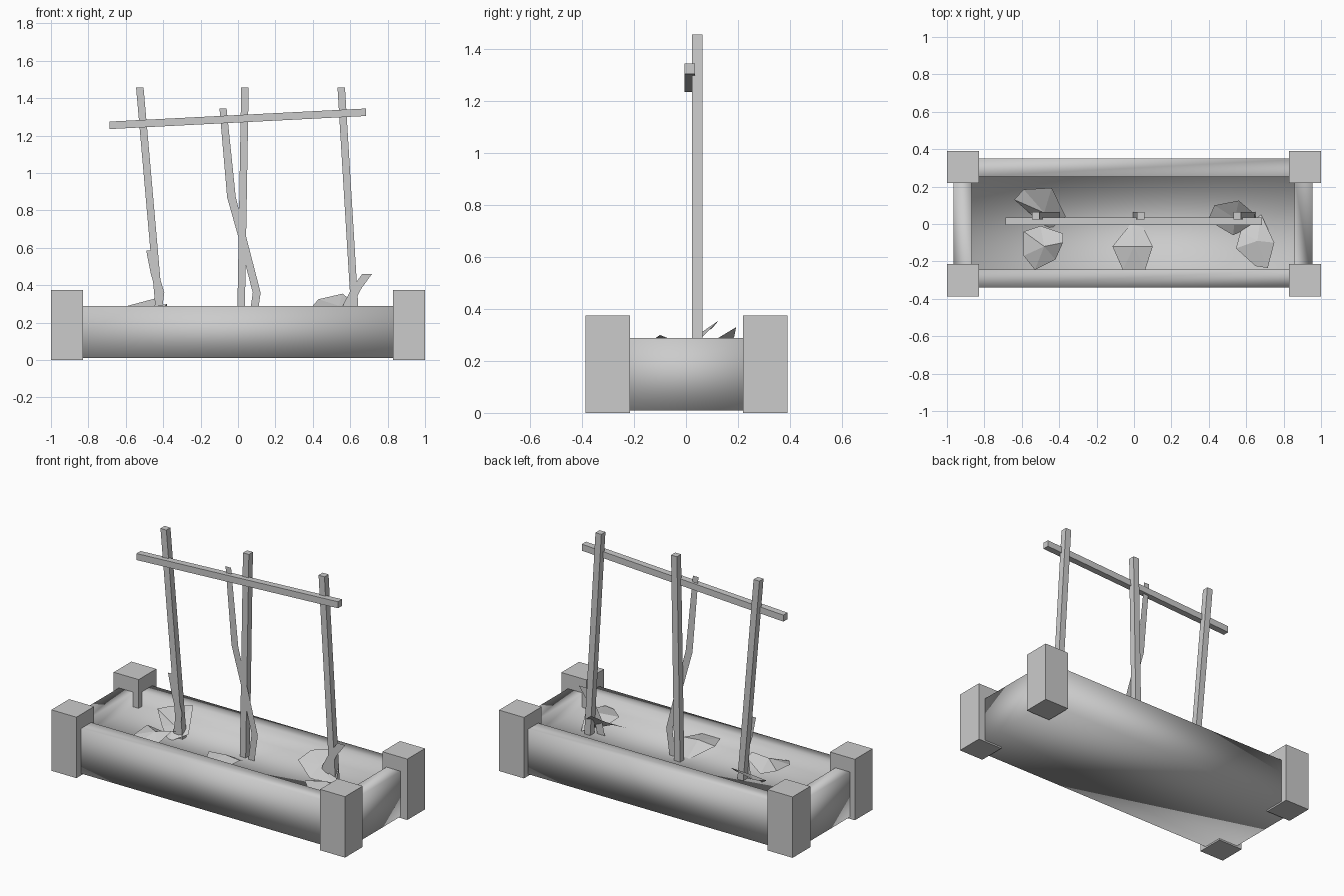
import bpy, bmesh
from mathutils import Vector

if "Cube" in bpy.data.objects:
    bpy.data.objects.remove(bpy.data.objects["Cube"])


def make(name, verts, faces):
    me = bpy.data.meshes.new(name)
    me.from_pydata([tuple(v) for v in verts], [], faces)
    me.update()
    ob = bpy.data.objects.new(name, me)
    bpy.context.collection.objects.link(ob)
    return ob


BOX = [(0, 3, 2, 1), (4, 5, 6, 7), (0, 1, 5, 4), (1, 2, 6, 5), (2, 3, 7, 6), (3, 0, 4, 7)]


def beam(name, a, b, u, v):
    """Box from end a to end b, with half-size vectors u and v."""
    u, v = Vector(u), Vector(v)
    ring = [-u - v, u - v, u + v, -u + v]
    return make(name, [Vector(p) + r for p in (a, b) for r in ring], BOX)


def stem(name, path, y, w):
    """Flat card-like stem following an x, z path."""
    verts = []
    for x, z, k in path:
        verts += [(x - w * k, y, z), (x + w * k, y, z)]
    faces = [(2 * i, 2 * i + 1, 2 * i + 3, 2 * i + 2) for i in range(len(path) - 1)]
    return make(name, verts, faces)


def leaf(name, centre, outline):
    """Folded leaf: a fan from a raised centre."""
    n = len(outline)
    return make(name, [centre] + outline, [(0, i + 1, (i + 1) % n + 1) for i in range(n)])


# Planter trough: smooth box with a sunken soil bed
trough = make("planter_trough", [], [])
bm = bmesh.new()
bmesh.ops.create_cube(bm, size=1)
for v in bm.verts:
    v.co = (v.co.x * 1.92 - 0.005, v.co.y * 0.69 + 0.005, 0.01 if v.co.z < 0 else 0.288)
top = [f for f in bm.faces if f.normal.z > 0.9 or f.calc_center_median().z > 0.28]
bmesh.ops.inset_region(bm, faces=top, thickness=0.097, use_even_offset=True)
bmesh.ops.inset_region(bm, faces=top, thickness=0.001, depth=-0.09)
bmesh.ops.recalc_face_normals(bm, faces=bm.faces)
for f in bm.faces:
    f.smooth = True
bm.to_mesh(trough.data)
bm.free()

# Corner posts
for sx, nx in ((-1, "left"), (1, "right")):
    for sy, ny in ((-1, "front"), (1, "back")):
        c = (sx * 0.915, sy * 0.303 + 0.002)
        beam(f"post_{ny}_{nx}", (*c, 0), (*c, 0.375), (0.085, 0, 0), (0, 0.086, 0))

# Trellis stakes and crossbar
for name, xb, xt in (("left", -0.412, -0.525), ("middle", 0.015, 0.037), ("right", 0.63, 0.552)):
    beam(f"stake_{name}", (xb, 0.044, 0.17), (xt, 0.044, 1.457), (0.02, 0, 0), (0, 0.02, 0))
beam("crossbar", (-0.688, 0.015, 1.255), (0.685, 0.015, 1.325), (0, 0.02, 0), (0, 0, -0.02))

# Flat stems climbing the stakes
stem("stem_middle", [(0.075, 0.18, 1), (0.10, 0.36, 1), (0.025, 0.65, 1),
                     (-0.035, 0.87, 1.1), (-0.08, 1.345, 0.9)], 0.02, 0.021)
stem("stem_left", [(-0.44, 0.18, 1), (-0.415, 0.36, 1), (-0.445, 0.46, 1),
                   (-0.478, 0.585, 0.6)], 0.02, 0.021)
stem("stem_right", [(0.56, 0.18, 1), (0.59, 0.30, 1), (0.635, 0.385, 1),
                    (0.69, 0.46, 1)], 0.02, 0.026)

# Leaves lying on the soil
leaf("leaf_back_left", (-0.48, 0.06, 0.25),
     [(-0.64, 0.13, 0.28), (-0.59, 0.185, 0.29), (-0.44, 0.193, 0.33),
      (-0.365, 0.04, 0.23), (-0.45, -0.03, 0.19), (-0.56, 0.06, 0.22)])
leaf("leaf_front_left", (-0.48, -0.12, 0.28),
     [(-0.59, -0.04, 0.26), (-0.50, -0.01, 0.23), (-0.38, -0.05, 0.28), (-0.38, -0.10, 0.30),
      (-0.42, -0.19, 0.24), (-0.53, -0.245, 0.23), (-0.59, -0.17, 0.25)])
leaf("leaf_middle", (0, -0.12, 0.265),
     [(-0.01, 0.01, 0.19), (-0.115, -0.12, 0.255), (-0.06, -0.245, 0.24),
      (0.06, -0.245, 0.24), (0.10, -0.12, 0.255), (0.05, -0.02, 0.2)])
leaf("leaf_back_right", (0.54, 0.03, 0.29),
     [(0.395, 0.02, 0.285), (0.43, 0.10, 0.325), (0.56, 0.125, 0.355),
      (0.65, 0.05, 0.28), (0.66, 0.0, 0.2), (0.53, -0.06, 0.24)])
leaf("leaf_front_right", (0.66, -0.09, 0.265),
     [(0.68, 0.05, 0.2), (0.75, -0.10, 0.255), (0.715, -0.235, 0.24),
      (0.65, -0.225, 0.24), (0.545, -0.13, 0.255), (0.57, -0.04, 0.23)])
